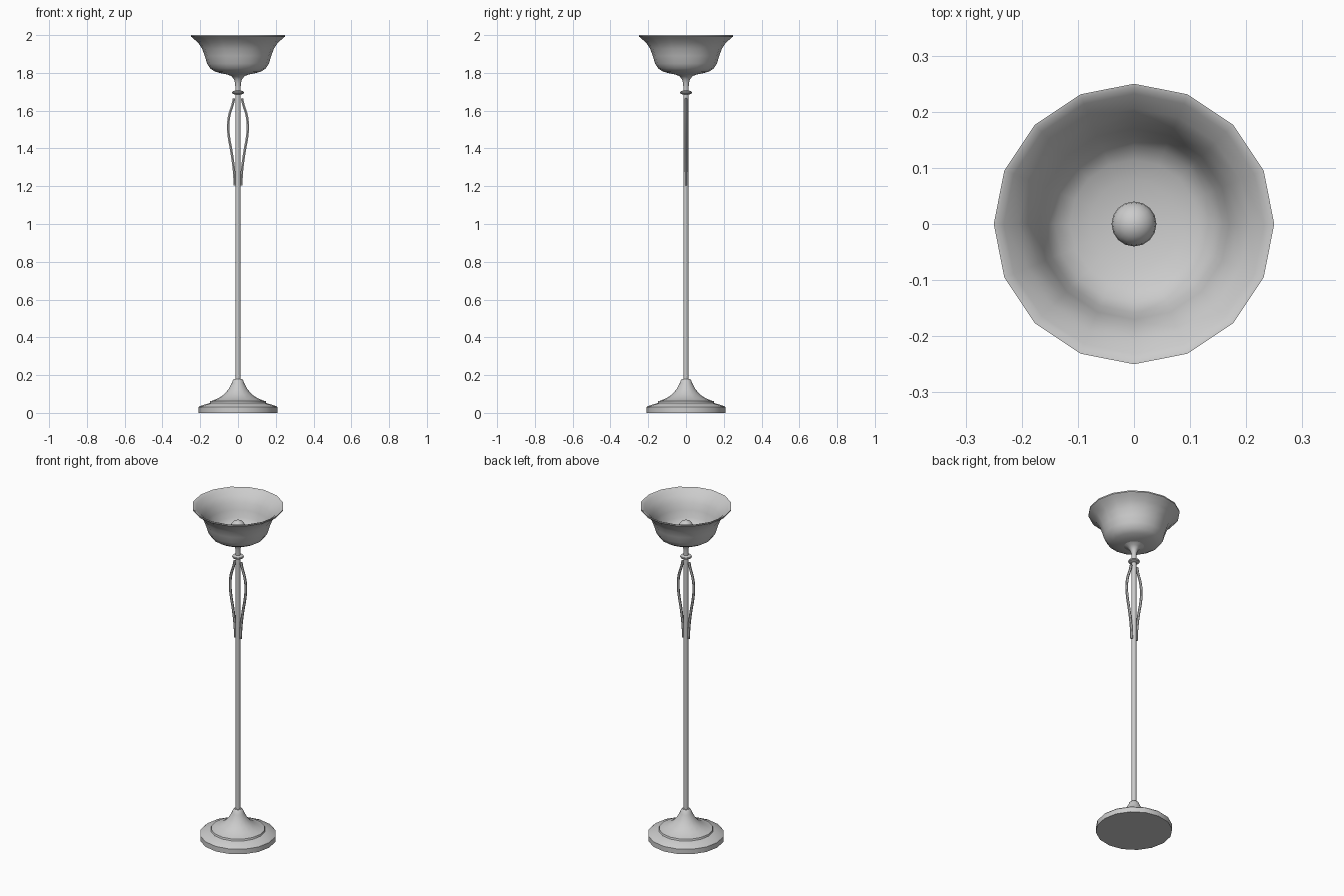
import bpy
import bmesh
import math

if "Cube" in bpy.data.objects:
    bpy.data.objects.remove(bpy.data.objects["Cube"], do_unlink=True)

SIDES = 16

grey = bpy.data.materials.new("satin_grey")
grey.use_nodes = True
grey.diffuse_color = (0.6, 0.6, 0.6, 1)
grey.node_tree.nodes["Principled BSDF"].inputs["Base Color"].default_value = (0.6, 0.6, 0.6, 1)


def finish(obj, angle=40):
    """Assign the material and smooth everything but the hard edges."""
    obj.data.materials.append(grey)
    bpy.ops.object.select_all(action="DESELECT")
    obj.select_set(True)
    bpy.context.view_layer.objects.active = obj
    bpy.ops.object.shade_smooth_by_angle(angle=math.radians(angle))
    return obj


def lathe(name, profile, sides=SIDES):
    """Turn a (radius, height) profile around the z axis; radius 0 closes an end."""
    bm = bmesh.new()
    rings = []
    for r, z in profile:
        count = sides if r > 0 else 1
        rings.append([bm.verts.new((r * math.cos(math.tau * i / sides),
                                    r * math.sin(math.tau * i / sides), z))
                      for i in range(count)])
    for a, b in zip(rings, rings[1:]):
        for i in range(sides):
            j = (i + 1) % sides
            corners = [a[i % len(a)], a[j % len(a)], b[j % len(b)], b[i % len(b)]]
            bm.faces.new(list(dict.fromkeys(corners)))
    bmesh.ops.recalc_face_normals(bm, faces=bm.faces)
    mesh = bpy.data.meshes.new(name)
    bm.to_mesh(mesh)
    bm.free()
    obj = bpy.data.objects.new(name, mesh)
    bpy.context.collection.objects.link(obj)
    return finish(obj)


# Stepped foot with a flared cone
lathe("base", [(0, 0), (0.209, 0), (0.209, 0.03), (0.203, 0.036), (0.15, 0.052),
               (0.147, 0.062), (0.138, 0.064), (0.105, 0.077), (0.075, 0.097),
               (0.05, 0.125), (0.034, 0.155), (0.026, 0.175), (0.02, 0.18), (0, 0.18)])

# Pole, collar and the flared cup under the shade
lathe("pole", [(0, 0.17), (0.0135, 0.17), (0.0135, 1.75), (0, 1.75)])
lathe("collar", [(0, 1.685), (0.018, 1.685), (0.03, 1.691), (0.032, 1.696),
                 (0.03, 1.701), (0.018, 1.706), (0, 1.706)])
lathe("shade_cup", [(0, 1.71), (0.014, 1.71), (0.015, 1.745), (0.021, 1.765),
                    (0.034, 1.782), (0.06, 1.793), (0, 1.796)])

# Bowl shade with a thin wall, outside then inside
outer = [(0.05, 1.79), (0.085, 1.797), (0.12, 1.806), (0.146, 1.822), (0.164, 1.85),
         (0.176, 1.89), (0.19, 1.928), (0.212, 1.961), (0.238, 1.983), (0.25, 1.993)]
inner = [(r - 0.006, z + 0.006) for r, z in reversed(outer)]
lathe("shade", [(0, 1.79)] + outer + [(0.25, 2.0)] + inner + [(0, 1.796)])

# Bulb on its socket
lathe("bulb_socket", [(0, 1.79), (0.018, 1.79), (0.018, 1.845), (0, 1.845)])
bpy.ops.mesh.primitive_uv_sphere_add(segments=SIDES, ring_count=10, radius=0.04,
                                     location=(0, 0, 1.873))
bulb = bpy.context.object
bulb.name = "bulb"
finish(bulb)

# Two bowed arms, mirrored across the pole
arm_path = [(0.017, 1.205), (0.021, 1.28), (0.034, 1.38), (0.048, 1.46),
            (0.052, 1.52), (0.045, 1.58), (0.029, 1.63), (0.021, 1.665)]
for side, name in ((1, "left_arm"), (-1, "right_arm")):
    curve = bpy.data.curves.new(name, "CURVE")
    curve.dimensions = "3D"
    curve.bevel_depth = 0.0075
    curve.bevel_resolution = 1
    curve.resolution_u = 3
    curve.use_fill_caps = True
    spline = curve.splines.new("BEZIER")
    spline.bezier_points.add(len(arm_path) - 1)
    for point, (x, z) in zip(spline.bezier_points, arm_path):
        point.co = (side * x, 0, z)
        point.handle_left_type = point.handle_right_type = "AUTO"
    arm = bpy.data.objects.new(name, curve)
    bpy.context.collection.objects.link(arm)
    bpy.ops.object.select_all(action="DESELECT")
    arm.select_set(True)
    bpy.context.view_layer.objects.active = arm
    bpy.ops.object.convert(target="MESH")
    finish(bpy.context.object)
